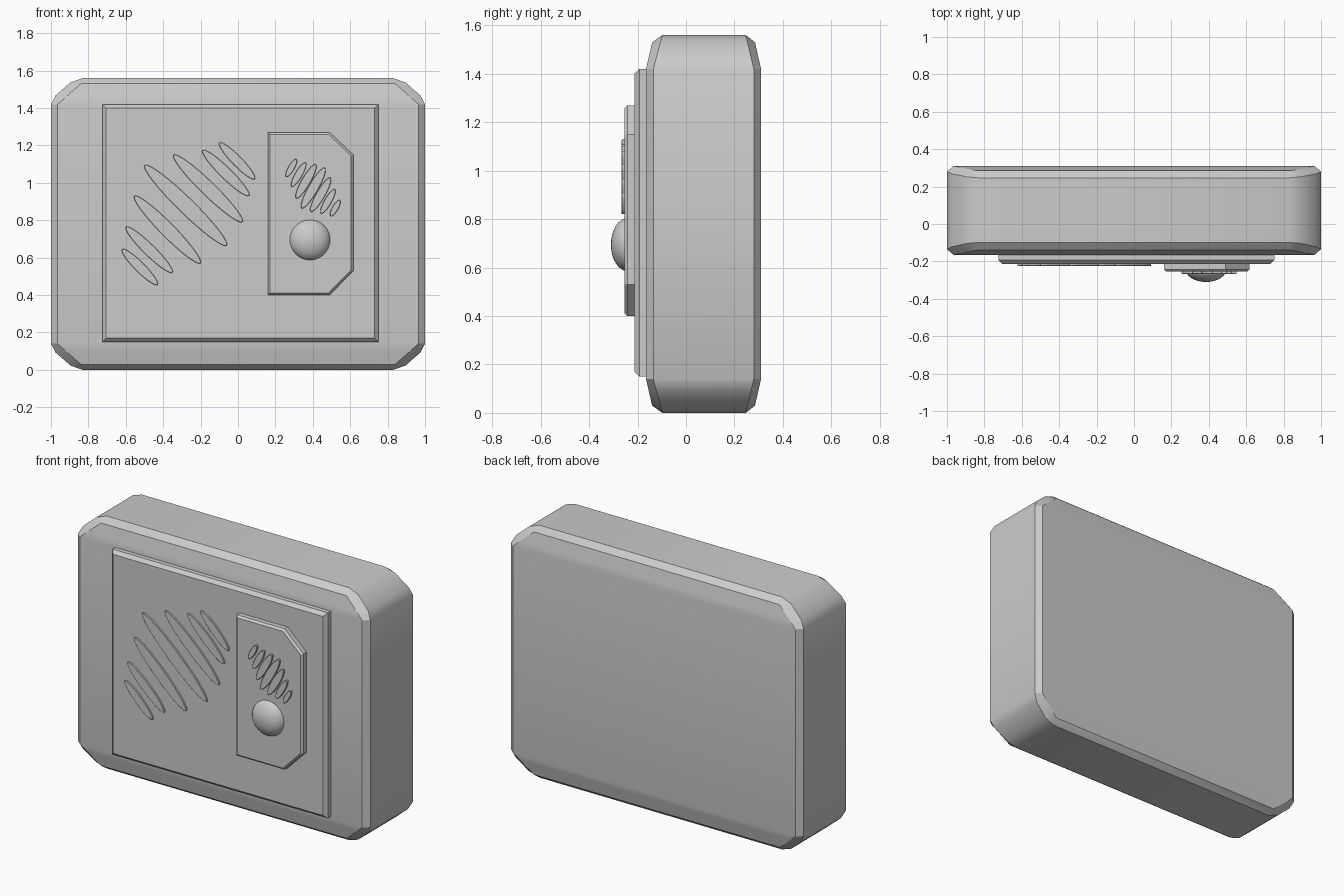
import bpy, bmesh, math

if "Cube" in bpy.data.objects:
    bpy.data.objects.remove(bpy.data.objects["Cube"])

MID = 0.78  # half height of the body


def finish(bm, name, angle=25):
    bmesh.ops.recalc_face_normals(bm, faces=bm.faces)
    me = bpy.data.meshes.new(name)
    bm.to_mesh(me)
    bm.free()
    ob = bpy.data.objects.new(name, me)
    bpy.context.collection.objects.link(ob)
    bpy.ops.object.select_all(action='DESELECT')
    ob.select_set(True)
    bpy.context.view_layer.objects.active = ob
    bpy.ops.object.shade_smooth_by_angle(angle=math.radians(angle))
    return ob


def slab(name, outline, back, front, bevel=0.0):
    """Extrude an x/z outline from back to front, chamfering the front rim."""
    bm = bmesh.new()
    a = [bm.verts.new((x, back, z)) for x, z in outline]
    b = [bm.verts.new((x, front, z)) for x, z in outline]
    n = len(a)
    bm.faces.new(a)
    top = bm.faces.new(b)
    for i in range(n):
        bm.faces.new((a[i], a[(i + 1) % n], b[(i + 1) % n], b[i]))
    if bevel:
        bmesh.ops.recalc_face_normals(bm, faces=bm.faces)
        bmesh.ops.bevel(bm, geom=list(top.edges), offset=bevel, segments=1,
                        affect='EDGES', profile=0.5)
    return finish(bm, name)


def ellipse(name, cx, cz, length, width, angle, back, front):
    c, s = math.cos(angle), math.sin(angle)
    pts = []
    for i in range(32):
        t = math.tau * i / 32
        u, v = length / 2 * math.cos(t), width / 2 * math.sin(t)
        pts.append((cx + u * c - v * s, cz + u * s + v * c))
    return slab(name, pts, back, front, 0.002)


def corner_ring(corner):
    """Mirror one corner (listed from the side to the top) into a full ring."""
    up = corner + [(-x, z) for x, z in reversed(corner)]
    return up + [(-x, -z) for x, z in up]


# Body: rims lofted together, front and back bend away near top and bottom
outer = corner_ring([(1.0, .64), (.975, .688), (.895, .757), (.83, .78)])
inner = corner_ring([(.965, .64), (.925, .675), (.88, .715), (.84, .75)])
bm = bmesh.new()


def ring(pts, y_mid, y_end, z_end):
    return [bm.verts.new((x, y_mid + (y_end - y_mid) * (abs(z) - .64) / (z_end - .64),
                          z + MID)) for x, z in pts]


rings = [ring(inner, -.165, -.14, .75), ring(outer, -.135, -.098, .78),
         ring(outer, .28, .247, .78), ring(inner, .31, .285, .75)]
for p, q in zip(rings, rings[1:]):
    for i in range(16):
        j = (i + 1) % 16
        bm.faces.new((p[i], p[j], q[j], q[i]))
for r in (rings[0], rings[-1]):
    bm.faces.new(r[0:8])
    bm.faces.new(r[8:16])
    bm.faces.new((r[0], r[7], r[8], r[15]))
finish(bm, "body", 28)

# Raised front panel and control plate
slab("front_panel", [(-.725, .15), (.75, .15), (.75, 1.42), (-.725, 1.42)],
     -.15, -.213, .02)
slab("control_plate", [(.16, .40), (.49, .40), (.617, .53), (.617, 1.15),
                       (.49, 1.27), (.16, 1.27)], -.205, -.254, .012)

# Large speaker ribs, given by their end points
ribs = [(-.10, 1.215, .09, 1.02), (-.19, 1.175, .06, .93), (-.345, 1.15, .025, .79),
        (-.50, 1.095, -.06, .665), (-.555, .93, -.20, .57), (-.60, .765, -.35, .52),
        (-.62, .645, -.43, .455)]
for i, (x0, z0, x1, z1) in enumerate(ribs):
    length = math.hypot(x1 - x0, z1 - z0)
    ellipse(f"speaker_rib_{i}", (x0 + x1) / 2, (z0 + z1) / 2, length,
            .03 + .09 * length, math.atan2(z1 - z0, x1 - x0), -.205, -.224)

# Small ribs on the control plate
for i, length in enumerate([.11, .15, .21, .25, .21, .15, .10]):
    t = i / 6
    ellipse(f"small_rib_{i}", .285 + .235 * t, 1.08 - .215 * t, length,
            .018 + .14 * length, math.radians(60), -.25, -.266)

# Round button
bpy.ops.mesh.primitive_uv_sphere_add(segments=32, ring_count=16, radius=1,
                                     location=(.385, -.24, .695))
button = bpy.context.object
button.name = "button"
button.scale = (.11, .07, .11)
bpy.ops.object.shade_smooth()
